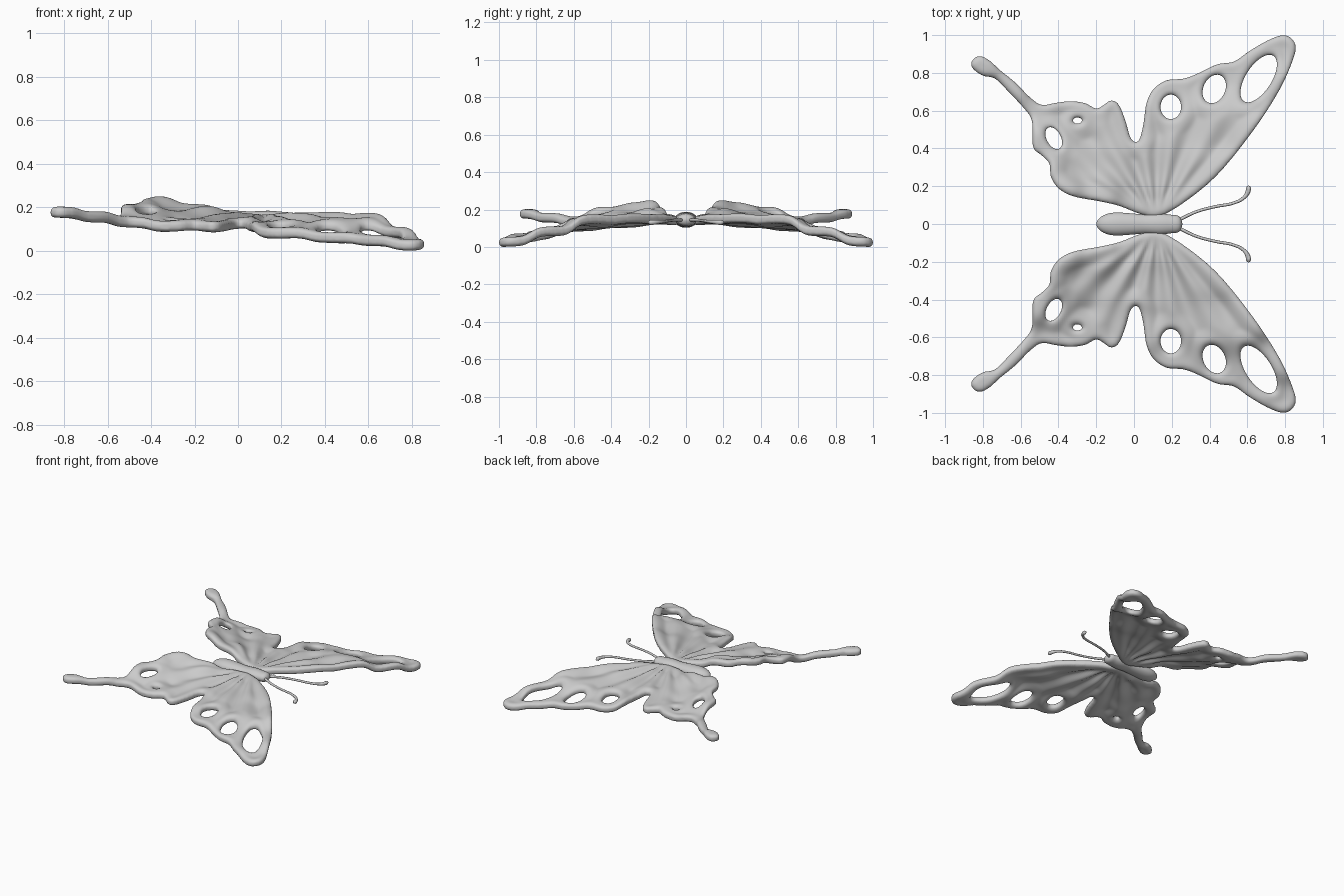
import bpy, bmesh, math
from mathutils import Vector, kdtree
from mathutils.geometry import interpolate_bezier

if "Cube" in bpy.data.objects:
    bpy.data.objects.remove(bpy.data.objects["Cube"])


def smooth_loop(pts, n=8):
    """Closed Catmull-Rom loop through 2D points."""
    p = [Vector((x, y, 0)) for x, y in pts]
    out = []
    for i in range(len(p)):
        a, b, c, d = p[i - 1], p[i], p[(i + 1) % len(p)], p[(i + 2) % len(p)]
        out += interpolate_bezier(b, b + (c - a) / 6, c - (d - b) / 6, c, n + 1)[:-1]
    return out


def oval(cx, cy, a, b, deg, n=40):
    t = math.radians(deg)
    return [Vector((cx + a * math.cos(u) * math.cos(t) - b * math.sin(u) * math.sin(t),
                    cy + a * math.cos(u) * math.sin(t) + b * math.sin(u) * math.cos(t), 0))
            for u in (2 * math.pi * i / n for i in range(n))]


def add_object(name, data):
    ob = bpy.data.objects.new(name, data)
    bpy.context.collection.objects.link(ob)
    return ob


def baked(ob, name):
    """Evaluated mesh of an object; the source object is removed."""
    dg = bpy.context.evaluated_depsgraph_get()
    me = bpy.data.meshes.new_from_object(ob.evaluated_get(dg))
    bpy.data.objects.remove(ob)
    me.name = name
    return me


def shade(me):
    for f in me.polygons:
        f.use_smooth = True


def mirror_y(ob):
    m = ob.modifiers.new("mirror", 'MIRROR')
    m.use_axis = (False, True, False)
    m.use_mirror_merge = False


# Wing silhouette: leading edge, scalloped rim, notch, hind rim, tail, inner edge
OUTLINE = [(.13, .04), (.28, .125), (.45, .27), (.635, .5), (.77, .71), (.845, .88),
           (.853, .955), (.80, 1.0), (.715, .975), (.61, .915), (.53, .86), (.44, .845),
           (.345, .80), (.265, .77), (.17, .76), (.10, .71), (.065, .635), (.05, .53),
           (.03, .45), (.008, .43), (-.02, .46), (-.045, .545), (-.08, .63), (-.12, .655),
           (-.16, .63), (-.2, .61), (-.26, .64), (-.34, .65), (-.42, .64), (-.49, .63),
           (-.55, .67), (-.63, .75), (-.71, .815), (-.765, .865), (-.82, .89), (-.86, .86),
           (-.855, .825), (-.80, .785), (-.735, .77), (-.655, .69), (-.58, .61),
           (-.54, .545), (-.535, .41), (-.49, .365), (-.447, .32), (-.44, .25),
           (-.395, .185), (-.315, .145), (-.18, .12), (-.075, .095), (.03, .055)]
# Window holes: centre, half axes, tilt
HOLES = [(.195, .62, .066, .055, 90), (.425, .715, .08, .058, 65),
         (.66, .77, .145, .068, 57), (-.425, .455, .065, .038, 118), (-.3, .547, .028, .018, 0)]
# Wing height samples: x, y, z
HEIGHTS = [(.1, .04, .14), (.28, .125, .15), (.45, .27, .153), (.62, .48, .15),
           (.77, .71, .085), (.85, .95, .03), (.8, 1.0, .022), (.61, .91, .045),
           (.44, .84, .06), (.17, .76, .08), (.05, .55, .11), (-.12, .65, .11),
           (-.34, .65, .11), (-.48, .63, .13), (-.65, .72, .155), (-.82, .86, .176),
           (-.53, .43, .19), (-.44, .25, .215), (-.38, .18, .228), (-.2, .125, .19),
           (0, .07, .15), (.1, .35, .13), (.4, .5, .125), (-.25, .35, .15), (-.2, .5, .12)]


def height(x, y):
    s = w = 0
    for a, b, z in HEIGHTS:
        k = 1 / ((x - a) ** 2 + (y - b) ** 2 + .005) ** 2
        s, w = s + k * z, w + k
    return s / w


# Wings: flat plate with holes, remeshed, then bent, rippled and rounded
loops = [smooth_loop(OUTLINE)] + [oval(*h) for h in HOLES]
cu = bpy.data.curves.new("wing_plate", 'CURVE')
cu.dimensions, cu.fill_mode, cu.extrude = '2D', 'BOTH', .026
for lp in loops:
    sp = cu.splines.new('POLY')
    sp.points.add(len(lp) - 1)
    for q, v in zip(sp.points, lp):
        q.co = (v.x, v.y, 0, 1)
    sp.use_cyclic_u = True
me = baked(add_object("wing_plate", cu), "wing_plate")
bm = bmesh.new()
bm.from_mesh(me)
bmesh.ops.remove_doubles(bm, verts=bm.verts, dist=1e-5)
bmesh.ops.recalc_face_normals(bm, faces=bm.faces)
bm.to_mesh(me)
bm.free()
ob = add_object("wing_solid", me)
rm = ob.modifiers.new("remesh", 'REMESH')
rm.mode, rm.voxel_size = 'VOXEL', .011
me = baked(ob, "wings")

rim = [a.lerp(lp[(i + 1) % len(lp)], t / 3) for lp in loops for i, a in enumerate(lp) for t in range(3)]
kd = kdtree.KDTree(len(rim))
for i, v in enumerate(rim):
    kd.insert(v, i)
kd.balance()
for v in me.vertices:
    x, y, z = v.co
    d = kd.find((x, y, 0))[2]
    edge = min(d / .026, 1)
    thick = .45 + .55 * math.sqrt(1 - (1 - edge) ** 2)      # rounded rim
    thick *= 1 - .35 * min(max((d - .03) / .06, 0), 1)      # thinner membrane
    ang = math.atan2(y, x - .12)
    vein = .013 * min(d / .09, 1) ** 2 * math.cos(18 * ang)
    v.co.z = height(x, y) + vein + z * thick
shade(me)
wings = add_object("wings", me)
sm = wings.modifiers.new("soften", 'SMOOTH')
sm.factor, sm.iterations = .5, 5
mirror_y(wings)

# Body: lathed abdomen, thorax and head along x
PROFILE = [(-.2, .004), (-.192, .025), (-.165, .047), (-.13, .059), (-.09, .063), (-.03, .058),
           (.03, .053), (.06, .05), (.1, .054), (.14, .057), (.175, .053), (.2, .048),
           (.225, .049), (.243, .04), (.252, .022), (.256, .004)]
bm = bmesh.new()
rings = [[bm.verts.new((x, r * math.cos(a), .145 + .7 * r * math.sin(a)))
          for a in (2 * math.pi * k / 24 for k in range(24))] for x, r in PROFILE]
for a, b in zip(rings, rings[1:]):
    for k in range(24):
        bm.faces.new((a[k], a[k - 1], b[k - 1], b[k]))
bm.faces.new(rings[0])
bm.faces.new(rings[-1])
bmesh.ops.recalc_face_normals(bm, faces=bm.faces)
me = bpy.data.meshes.new("body")
bm.to_mesh(me)
bm.free()
shade(me)
body = add_object("body", me)
body.modifiers.new("subdivision", 'SUBSURF').levels = 1

# Antennae: tapered tube curling outward to a clubbed tip
PATH = [(.235, .02, .145, .9), (.33, .065, .143, .8), (.43, .092, .14, .8), (.53, .112, .137, .8),
        (.58, .138, .134, .9), (.602, .168, .132, 1.25), (.606, .188, .131, 1.4),
        (.606, .2, .131, .8), (.606, .204, .131, .1)]
cu = bpy.data.curves.new("antennae", 'CURVE')
cu.dimensions, cu.bevel_depth, cu.bevel_resolution = '3D', .01, 3
cu.use_fill_caps, cu.resolution_u = True, 6
sp = cu.splines.new('BEZIER')
sp.bezier_points.add(len(PATH) - 1)
for q, (x, y, z, r) in zip(sp.bezier_points, PATH):
    q.co, q.radius = (x, y, z), r
    q.handle_left_type = q.handle_right_type = 'AUTO'
me = baked(add_object("antenna_curve", cu), "antennae")
shade(me)
mirror_y(add_object("antennae", me))
